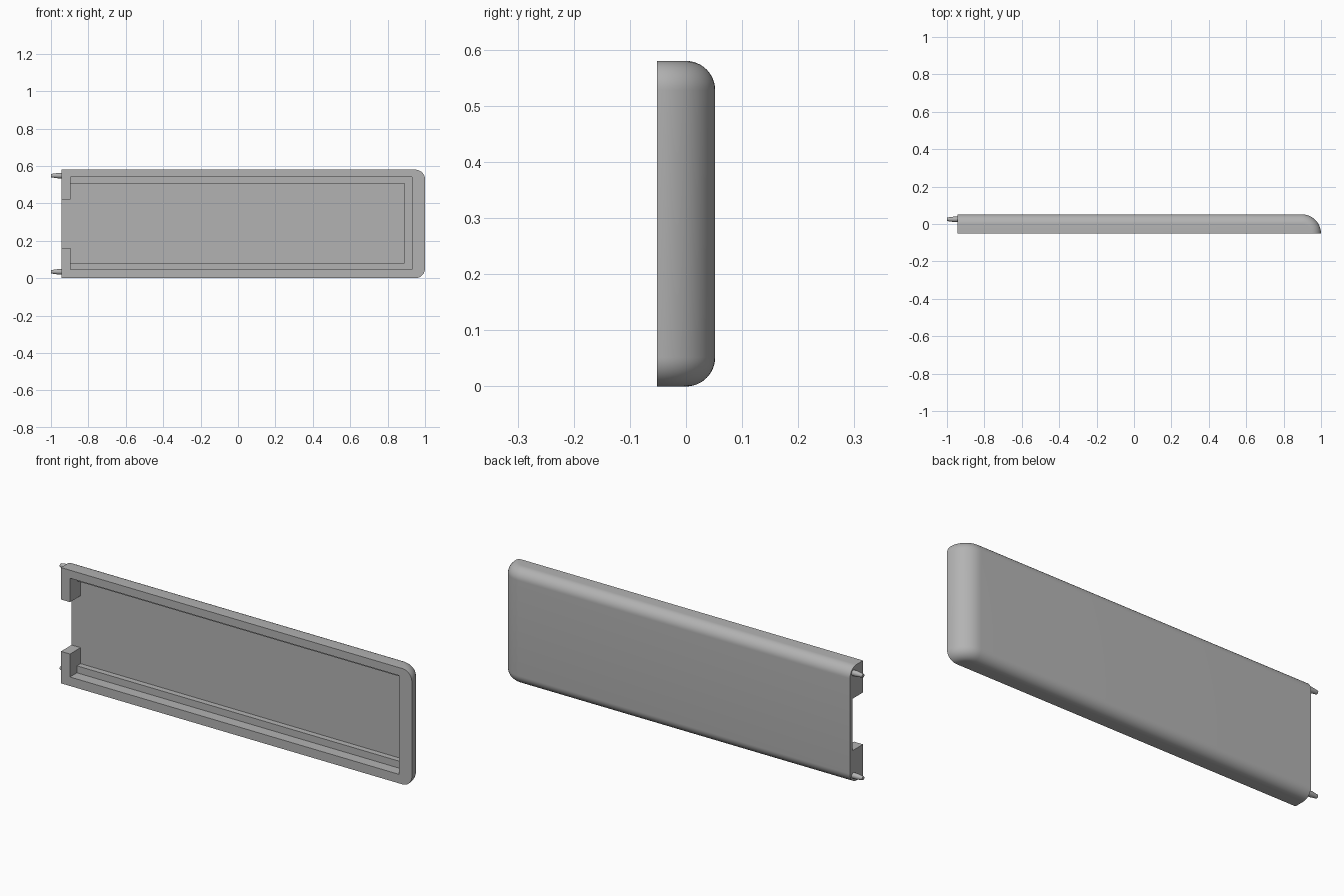
import bpy, bmesh
from math import sin, cos, pi
from mathutils import Matrix

cube = bpy.data.objects.get("Cube")
if cube:
    bpy.data.objects.remove(cube)

LEFT, RIGHT, DEPTH, HEIGHT = -0.945, 1.0, 0.052, 0.58
EDGE_R, END_R = 0.052, 0.104
STEPS = 12

grey = bpy.data.materials.new("grey plastic")
grey.use_nodes = True
colour = (0.45, 0.45, 0.45, 1)
grey.diffuse_color = colour
grey.node_tree.nodes["Principled BSDF"].inputs["Base Color"].default_value = colour


def make_object(name, bm):
    bmesh.ops.recalc_face_normals(bm, faces=bm.faces)
    mesh = bpy.data.meshes.new(name)
    bm.to_mesh(mesh)
    bm.free()
    mesh.materials.append(grey)
    obj = bpy.data.objects.new(name, mesh)
    bpy.context.collection.objects.link(obj)
    return obj


def activate(obj):
    bpy.ops.object.select_all(action="DESELECT")
    obj.select_set(True)
    bpy.context.view_layer.objects.active = obj


def cut_box(target, x, y, z):
    """Cut an axis-aligned box, given as three (low, high) ranges."""
    bm = bmesh.new()
    size = [b - a for a, b in (x, y, z)]
    centre = [(a + b) / 2 for a, b in (x, y, z)]
    bmesh.ops.create_cube(bm, size=1, matrix=Matrix.Translation(centre) @ Matrix.Diagonal((*size, 1)))
    cutter = make_object("cutter", bm)
    cutter.hide_render = True
    mod = target.modifiers.new("cut", "BOOLEAN")
    mod.operation, mod.solver, mod.object = "DIFFERENCE", "EXACT", cutter
    activate(target)
    bpy.ops.object.modifier_apply(modifier=mod.name)
    bpy.data.objects.remove(cutter)


# Rounded cover: one plan outline, shrunk towards the top and bottom edges
def outline(bm, inset, z):
    radius = END_R - inset
    pts = [(LEFT, -DEPTH)]
    for i in range(STEPS + 1):
        a = pi / 2 * i / STEPS
        pts.append((RIGHT - END_R + radius * cos(a), -DEPTH + radius * sin(a)))
    pts.append((LEFT, DEPTH - inset))
    return [bm.verts.new((x, y, z)) for x, y in pts]


bm = bmesh.new()
levels = []
for i in range(STEPS + 1):
    a = pi / 2 * i / STEPS
    levels.append((EDGE_R * (1 - sin(a)), EDGE_R * (1 - cos(a))))
levels += [(inset, HEIGHT - z) for inset, z in reversed(levels)]
rings = [outline(bm, inset, z) for inset, z in levels]
for low, high in zip(rings, rings[1:]):
    for i in range(len(low)):
        j = (i + 1) % len(low)
        bm.faces.new((low[i], low[j], high[j], high[i]))
bm.faces.new(rings[0])
bm.faces.new(rings[-1])
cover = make_object("cover_shell", bm)

# Stepped recess in the front, and the opening between the two end blocks
BLOCK_X = -0.895
cut_box(cover, (BLOCK_X, 0.93), (-0.1, 0.003), (0.045, 0.54))
cut_box(cover, (BLOCK_X, 0.89), (-0.1, 0.032), (0.08, 0.505))
cut_box(cover, (-1.1, BLOCK_X + 0.05), (-0.1, 0.032), (0.16, 0.42))
activate(cover)
bpy.ops.object.shade_smooth_by_angle(angle=0.5)

# Tapered hinge pegs on the end blocks
for name, z in (("lower_peg", 0.034), ("upper_peg", 0.548)):
    bm = bmesh.new()
    rings = []
    for x, r in ((-0.935, 0.014), (-0.965, 0.014), (-1.0, 0.009)):
        rings.append([bm.verts.new((x, 0.025 + r * cos(2 * pi * i / 24), z + r * sin(2 * pi * i / 24)))
                      for i in range(24)])
    for a, b in zip(rings, rings[1:]):
        for i in range(24):
            j = (i + 1) % 24
            bm.faces.new((a[i], a[j], b[j], b[i]))
    bm.faces.new(rings[0])
    bm.faces.new(rings[-1])
    activate(make_object(name, bm))
    bpy.ops.object.shade_smooth_by_angle(angle=0.5)
